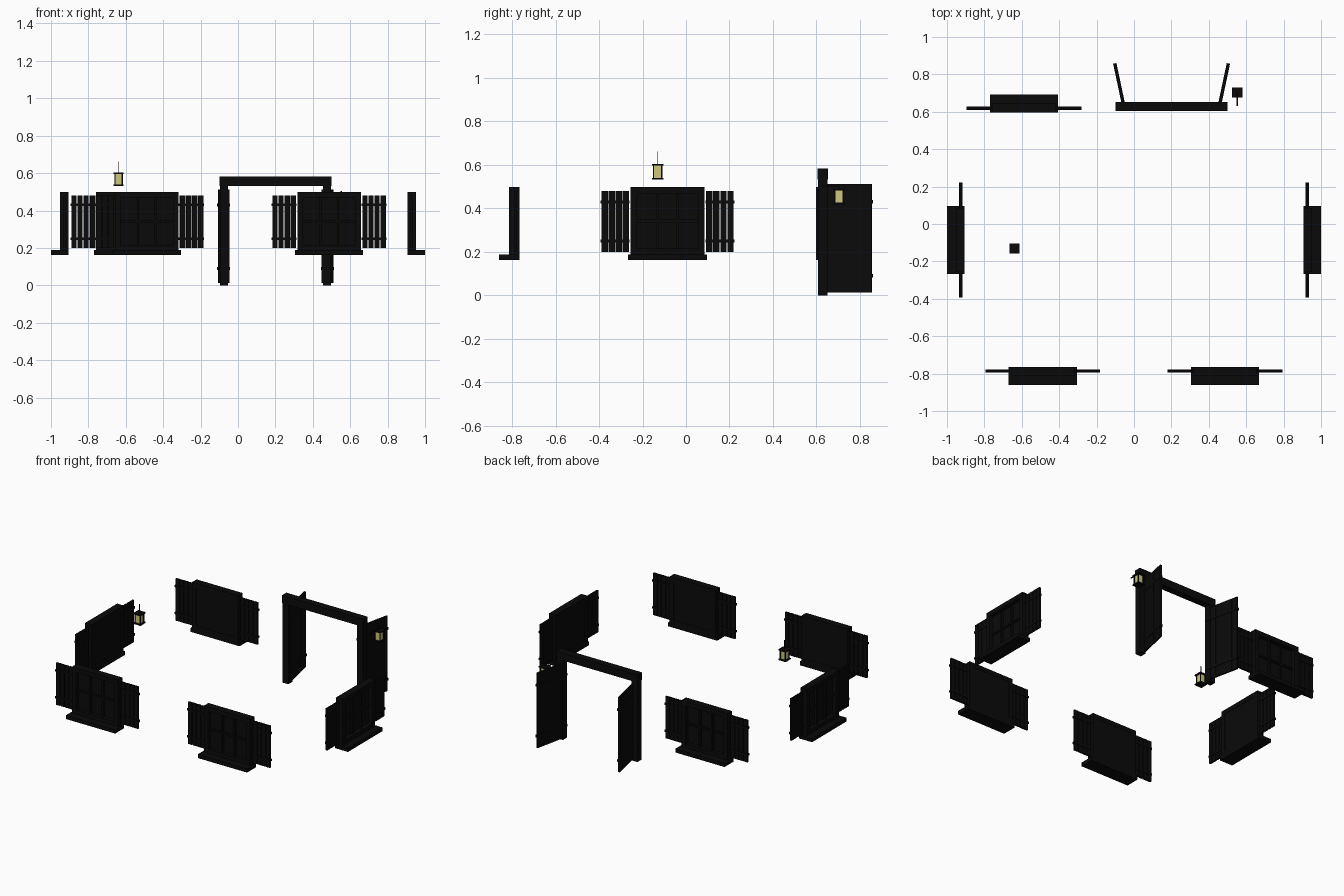
import bpy
import bmesh
from math import radians
from mathutils import Matrix, Vector

if "Cube" in bpy.data.objects:
    bpy.data.objects.remove(bpy.data.objects["Cube"], do_unlink=True)


def material(name, color):
    m = bpy.data.materials.new(name)
    m.use_nodes = True
    m.diffuse_color = color
    m.node_tree.nodes["Principled BSDF"].inputs["Base Color"].default_value = color
    return m


DARK = material("charred black", (0.003, 0.003, 0.003, 1))
GLOW = material("lamp yellow", (0.62, 0.58, 0.2, 1))


def boxes(name, spans, mat, place):
    """One object from boxes given as ((x0, x1), (y0, y1), (z0, z1))."""
    bm = bmesh.new()
    for span in spans:
        size = [b - a for a, b in span]
        mid = Vector([(a + b) / 2 for a, b in span])
        bmesh.ops.create_cube(bm, size=1, matrix=Matrix.Translation(mid) @ Matrix.Diagonal((*size, 1)))
    mesh = bpy.data.meshes.new(name)
    bm.to_mesh(mesh)
    bm.free()
    mesh.materials.append(mat)
    obj = bpy.data.objects.new(name, mesh)
    obj.matrix_world = place
    bpy.context.collection.objects.link(obj)
    return obj


def planks(start, end, count, gap, depth, height):
    pitch = (end - start + gap) / count
    return [((start + i * pitch, start + (i + 1) * pitch - gap), depth, height) for i in range(count)]


def window(name, x, y, angle):
    # local -y points out of the building, y = 0 is the inner face
    place = Matrix.Translation((x, y, 0)) @ Matrix.Rotation(radians(angle), 4, "Z")
    w, low, high, rim = 0.17, 0.185, 0.498, 0.03
    depth = (-0.048, 0)
    boxes(name + "_sill", [((-0.182, 0.182), (-0.095, 0), (0.163, 0.188))], DARK, place)
    boxes(name + "_frame", [
        ((-w, -w + rim), depth, (low, high)),
        ((w - rim, w), depth, (low, high)),
        ((-w + rim, w - rim), depth, (high - rim, high)),
        ((-w + rim, w - rim), depth, (low, low + rim)),
    ], DARK, place)
    boxes(name + "_pane", [((-w + rim, w - rim), (-0.022, -0.002), (low + rim, high - rim))], DARK, place)
    # glazing bars
    bars = [((c - 0.006, c + 0.006), (-0.036, -0.02), (low + rim, high - rim)) for c in (-0.047, 0.047)]
    bars.append(((-w + rim, w - rim), (-0.034, -0.02), (0.336, 0.348)))
    boxes(name + "_bars", bars, DARK, place)
    # open shutters
    for side, a, b in (("left", 0.178, 0.303), ("right", -0.303, -0.178)):
        parts = planks(a, b, 4, 0.004, (-0.027, -0.015), (0.2, 0.48))
        for z in (0.25, 0.43):
            parts.append(((a - 0.004, b + 0.004), (-0.03, -0.012), (z - 0.007, z + 0.007)))
        boxes(f"{name}_{side}_shutter", parts, DARK, place)


window("front_right_window", -0.488, -0.765, 0)
window("front_left_window", 0.487, -0.765, 0)
window("back_window", -0.588, 0.597, 180)
window("left_window", 0.905, -0.085, 90)
window("right_window", -0.905, -0.085, -90)

# Doorway
CENTER = 0.201
doorway = Matrix.Translation((CENTER, 0, 0))
boxes("door_beam", [((-0.3, 0.3), (0.605, 0.652), (0.532, 0.583))], DARK, doorway)
for side, s in (("left", 1), ("right", -1)):
    edge = sorted((s * 0.254, s * 0.297))
    boxes(side + "_door_post", [(edge, (0.607, 0.65), (0, 0.534))], DARK, doorway)
    # leaf swung open past square, hinged on the post
    hinge = Matrix.Translation((CENTER + s * 0.252, 0.615, 0)) @ Matrix.Rotation(radians(90 - s * 12), 4, "Z")
    parts = planks(0, 0.245, 6, 0.002, (-0.006, 0.006), (0.012, 0.513))
    parts.append(((0, 0.245), (-0.004, 0.004), (0.014, 0.511)))
    for z in (0.09, 0.43):
        parts.append(((0, 0.249), (-0.009, 0.009), (z - 0.008, z + 0.008)))
    boxes(side + "_door_leaf", parts, DARK, hinge)


def lantern(name, x, y, z, hanger):
    place = Matrix.Translation((x, y, z))
    r, h = 0.027, 0.072
    parts = [((-r, r), (-r, r), (0, 0.008)), ((-r, r), (-r, r), (h - 0.008, h))]
    for sx in (-1, 1):
        for sy in (-1, 1):
            cx, cy = sx * 0.019, sy * 0.019
            parts.append(((cx - 0.003, cx + 0.003), (cy - 0.003, cy + 0.003), (0.006, h - 0.006)))
    boxes(name + "_cage", parts, DARK, place)
    boxes(name + "_glass", [((-0.017, 0.017), (-0.017, 0.017), (0.008, h - 0.008))], GLOW, place)
    boxes(name + "_hanger", hanger, DARK, place)


lantern("hanging_lantern", -0.638, -0.13, 0.532, [((-0.002, 0.002), (-0.002, 0.002), (0.07, 0.13))])
lantern("wall_lantern", 0.552, 0.703, 0.418, [
    ((-0.003, 0.003), (-0.003, 0.003), (0.07, 0.086)),
    ((-0.003, 0.003), (-0.073, 0.003), (0.08, 0.086)),
])
